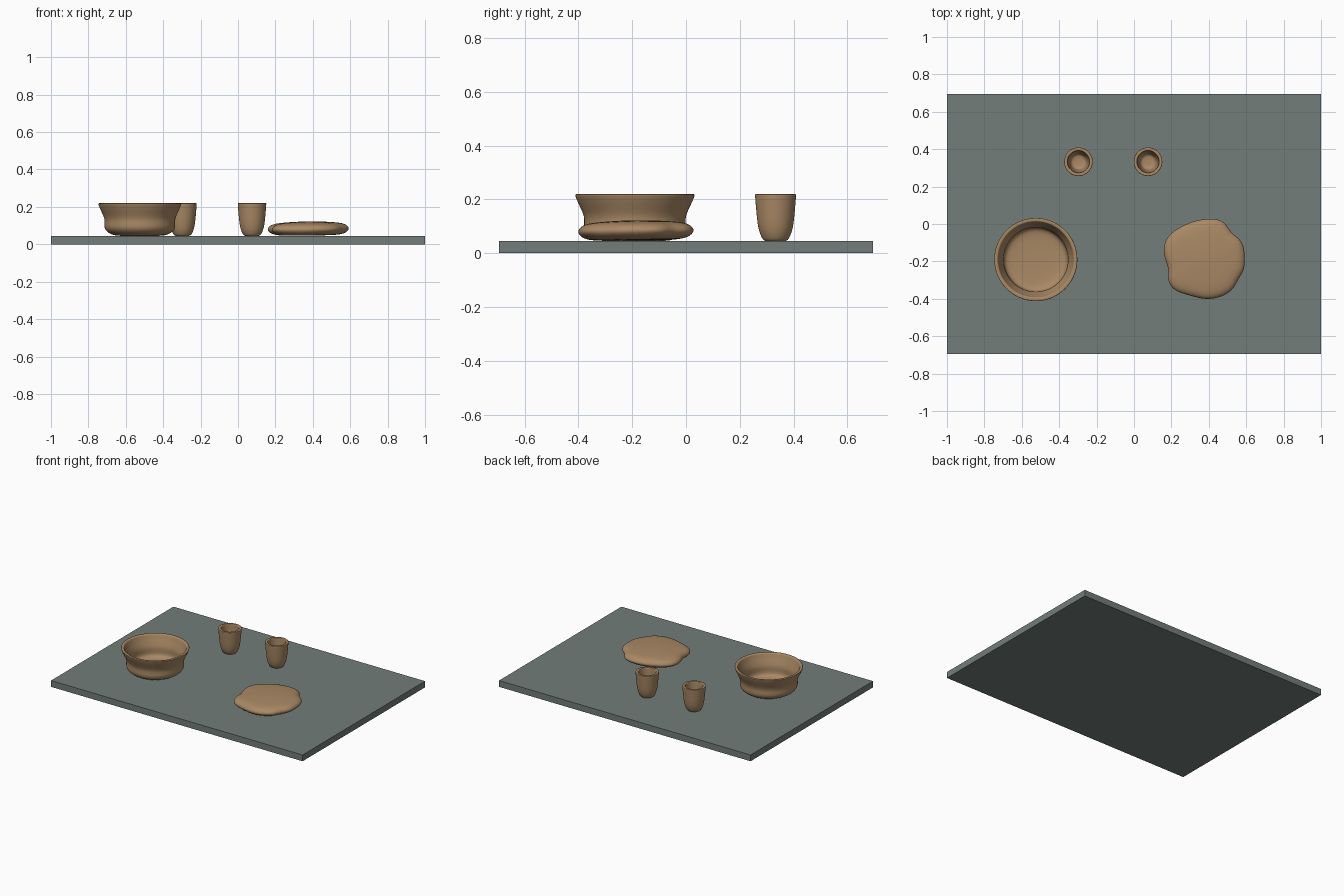
import bpy, bmesh, math
from mathutils import Vector

cube = bpy.data.objects.get("Cube")
if cube:
    bpy.data.objects.remove(cube, do_unlink=True)


def material(name, rgb):
    m = bpy.data.materials.new(name)
    m.use_nodes = True
    color = (*rgb, 1)
    m.diffuse_color = color
    node = next(n for n in m.node_tree.nodes if n.type == 'BSDF_PRINCIPLED')
    node.inputs["Base Color"].default_value = color
    return m


clay = material("tan clay", (0.40, 0.25, 0.13))
slate = material("grey green board", (0.17, 0.205, 0.19))
FLOOR = 0.045


def finish(bm, name, mat, location, subdivide=0):
    bmesh.ops.recalc_face_normals(bm, faces=bm.faces)
    mesh = bpy.data.meshes.new(name)
    bm.to_mesh(mesh)
    bm.free()
    mesh.materials.append(mat)
    obj = bpy.data.objects.new(name, mesh)
    obj.location = location
    bpy.context.collection.objects.link(obj)
    if subdivide:
        mod = obj.modifiers.new("Smooth form", 'SUBSURF')
        mod.levels = mod.render_levels = subdivide
        for p in mesh.polygons:
            p.use_smooth = True
    return obj


def loft(rings):
    """Skin a stack of equal vertex rings and close both ends with a fan."""
    bm = bmesh.new()
    loops = [[bm.verts.new(p) for p in ring] for ring in rings]
    n = len(loops[0])
    for a, b in zip(loops, loops[1:]):
        for i in range(n):
            j = (i + 1) % n
            bm.faces.new((a[i], a[j], b[j], b[i]))
    for loop in (loops[0], loops[-1]):
        centre = sum((v.co for v in loop), Vector()) / n
        hub = bm.verts.new(centre)
        for i in range(n):
            bm.faces.new((loop[i], loop[(i + 1) % n], hub))
    return bm


def circle(radius, z, n=32):
    return [(radius * math.cos(math.tau * i / n), radius * math.sin(math.tau * i / n), z)
            for i in range(n)]


def vessel(name, profile, x, y):
    bm = loft([circle(r, z) for r, z in profile])
    return finish(bm, name, clay, (x, y, FLOOR), 2)


# Board
bm = bmesh.new()
bmesh.ops.create_cube(bm, size=1)
for v in bm.verts:
    v.co = (v.co.x * 2, v.co.y * 1.39, v.co.z * FLOOR)
finish(bm, "board", slate, (0, 0, FLOOR / 2))

# Bowl: outer wall up to the flared rim, then down the inside
bowl_profile = [(0.06, 0), (0.125, 0), (0.16, 0.01), (0.184, 0.028), (0.192, 0.05),
                (0.188, 0.08), (0.194, 0.105), (0.212, 0.14), (0.224, 0.17),
                (0.224, 0.175), (0.206, 0.175), (0.203, 0.17), (0.193, 0.14),
                (0.177, 0.105), (0.172, 0.08), (0.174, 0.05), (0.165, 0.03),
                (0.14, 0.02), (0.06, 0.017)]
vessel("bowl", bowl_profile, -0.525, -0.19)

# Pair of cups
cup_profile = [(0.02, 0), (0.041, 0), (0.048, 0.006), (0.059, 0.028), (0.067, 0.06),
               (0.072, 0.11), (0.077, 0.172), (0.077, 0.175), (0.060, 0.175),
               (0.058, 0.172), (0.055, 0.11), (0.050, 0.06), (0.043, 0.03),
               (0.034, 0.02), (0.015, 0.018)]
for name, x in (("right_cup", -0.297), ("left_cup", 0.075)):
    vessel(name, cup_profile, x, 0.333)

# Lump of clay: an uneven outline, calmer towards its middle
outline = [.217, .223, .223, .203, .229, .227, .217, .214, .214, .222, .231, .227,
           .211, .196, .227, .230, .214, .207, .213, .217, .221, .223, .210, .223]
mean = sum(outline) / len(outline)


def lump_ring(scale, z, wobble):
    ring = []
    for i, r in enumerate(outline):
        a = math.tau * i / len(outline)
        rad = scale * (mean + (r - mean) * wobble)
        tilt = 0.004 * math.cos(a - 0.8) * scale
        ring.append((rad * math.cos(a), rad * math.sin(a), z + tilt))
    return ring


layers = [(0.4, 0.003, 0.3), (0.72, 0.003, 0.5), (0.90, 0.011, 0.9), (0.985, 0.025, 1.1),
          (1.01, 0.038, 1.15), (0.97, 0.053, 1.1), (0.87, 0.065, 0.9),
          (0.68, 0.071, 0.5), (0.4, 0.075, 0.2), (0.15, 0.077, 0)]
finish(loft([lump_ring(*layer) for layer in layers]), "clay_lump", clay,
       (0.375, -0.19, FLOOR), 2)
